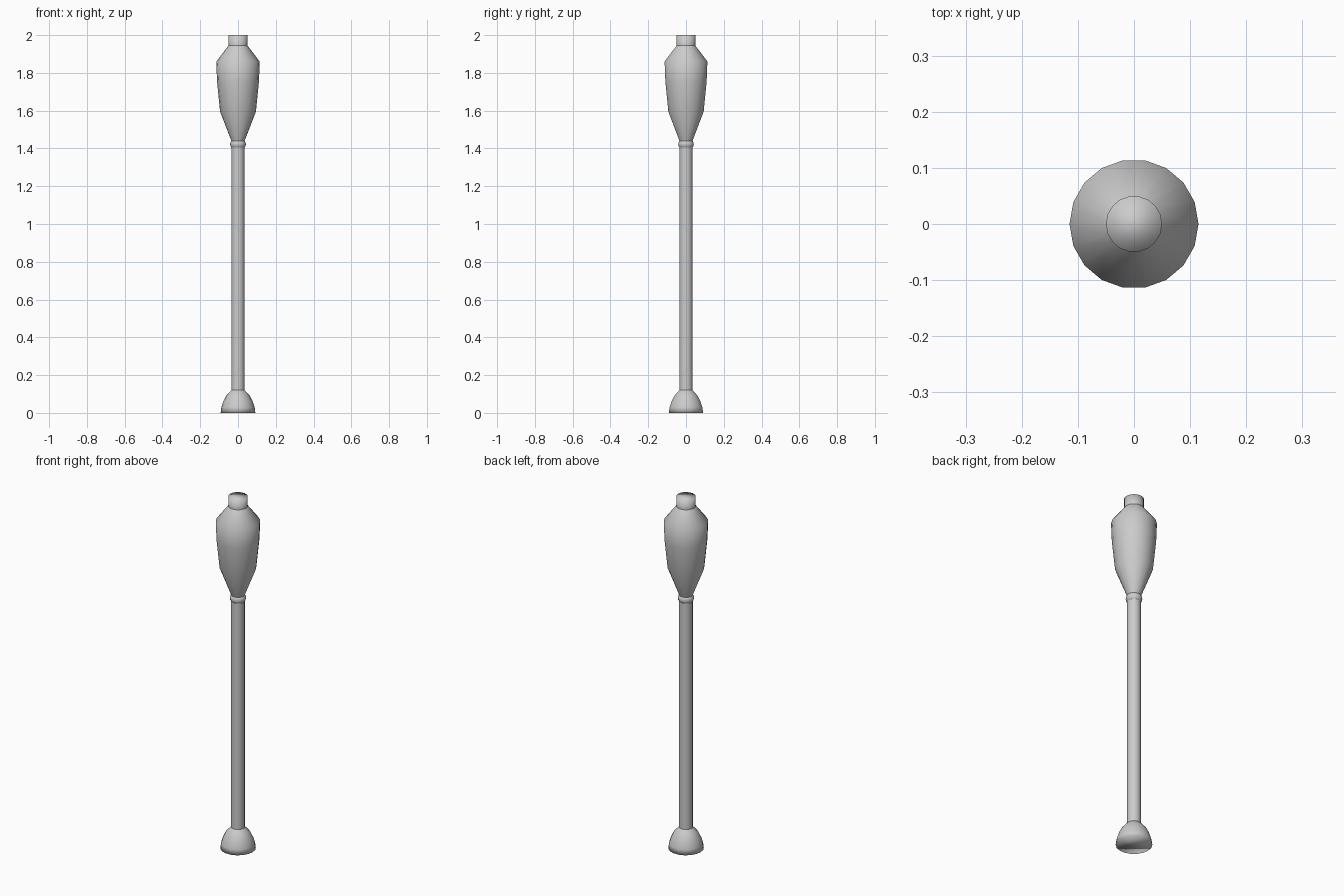
import bpy, bmesh
from math import cos, sin, tau

if "Cube" in bpy.data.objects:
    bpy.data.objects.remove(bpy.data.objects["Cube"])


def lathe(name, profile, sides=18, cap_bottom=True, cap_top=True):
    """Revolve (radius, z) points about the z axis."""
    bm = bmesh.new()
    rings = [[bm.verts.new((r * cos(tau * i / sides), r * sin(tau * i / sides), z))
              for i in range(sides)] for r, z in profile]
    for a, b in zip(rings, rings[1:]):
        for i in range(sides):
            j = (i + 1) % sides
            bm.faces.new((a[i], a[j], b[j], b[i]))
    if cap_bottom:
        bm.faces.new(rings[0][::-1])
    if cap_top:
        bm.faces.new(rings[-1])
    for f in bm.faces:
        f.smooth = True
    mesh = bpy.data.meshes.new(name)
    bm.to_mesh(mesh)
    bm.free()
    obj = bpy.data.objects.new(name, mesh)
    bpy.context.collection.objects.link(obj)
    return obj


# Domed knob at the foot
lathe("knob", [(0.092, 0), (0.088, 0.03), (0.078, 0.06), (0.063, 0.09),
               (0.05, 0.105), (0.035, 0.12)], cap_top=False)

# Long slim handle
lathe("handle", [(0.035, 0.12), (0.035, 1.41)], cap_bottom=False, cap_top=False)

# Rounded collar between handle and body
lathe("collar", [(0.035, 1.405), (0.04, 1.412), (0.042, 1.422), (0.04, 1.433),
                 (0.035, 1.44)], cap_bottom=False, cap_top=False)

# Swelling body
lathe("body", [(0.035, 1.44), (0.095, 1.595), (0.111, 1.755), (0.115, 1.86),
               (0.05, 1.945)], cap_bottom=False, cap_top=False)

# Short top stub
lathe("top_stub", [(0.05, 1.945), (0.05, 2.0)], cap_bottom=False)
